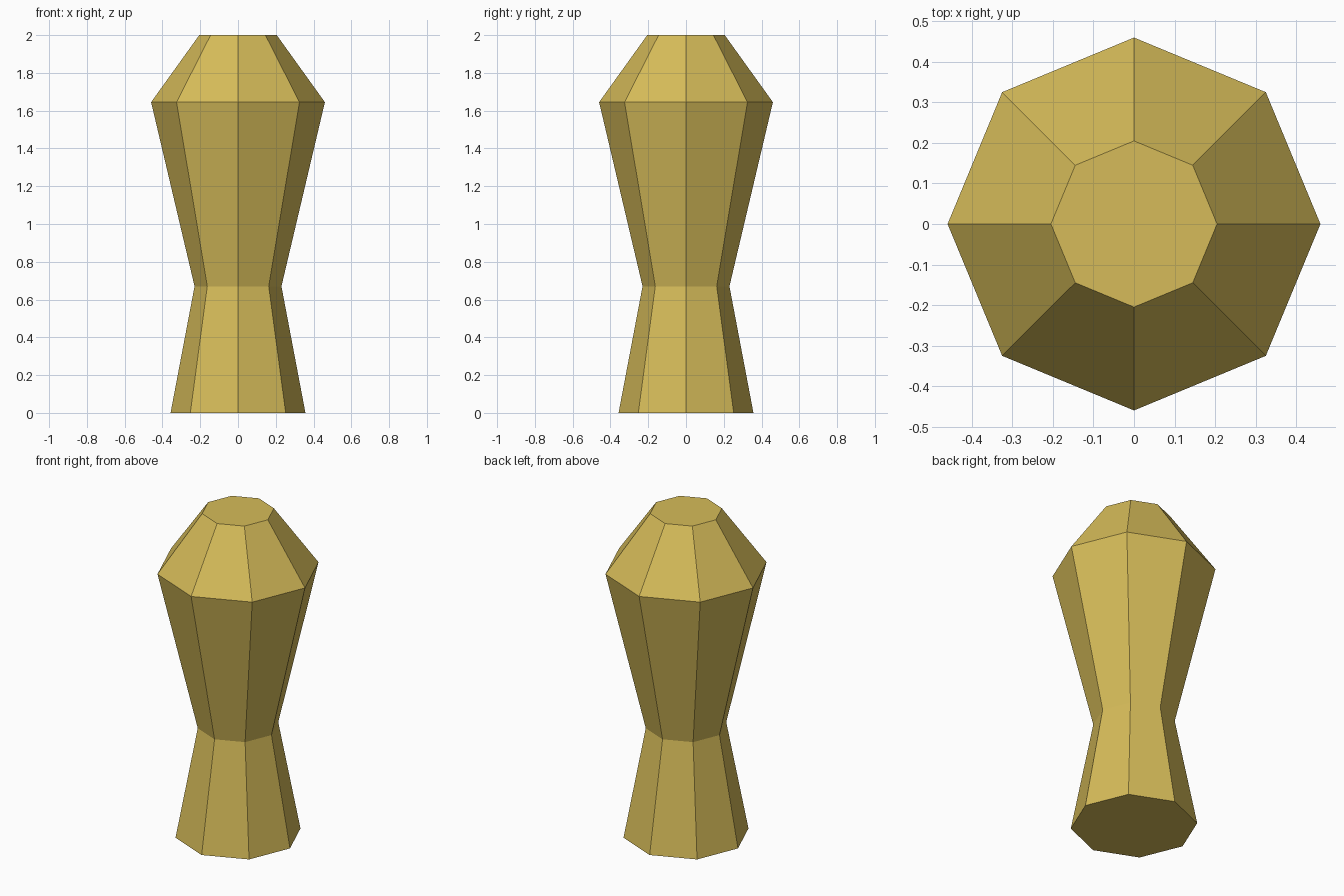
import bpy
import bmesh
from math import cos, sin, tau

SIDES = 8
# Silhouette from base to top: (radius, height)
PROFILE = [(0.357, 0.0), (0.23, 0.67), (0.46, 1.645), (0.205, 2.0)]

cube = bpy.data.objects.get("Cube")
if cube:
    bpy.data.objects.remove(cube, do_unlink=True)

# Single gold material
gold = bpy.data.materials.new("gold")
gold.use_nodes = True
colour = (0.67, 0.50, 0.10, 1.0)
gold.diffuse_color = colour
gold.node_tree.nodes["Principled BSDF"].inputs["Base Color"].default_value = colour

# Octagonal rings, corners on the axes
bm = bmesh.new()
rings = [
    [bm.verts.new((r * cos(tau * i / SIDES), r * sin(tau * i / SIDES), z))
     for i in range(SIDES)]
    for r, z in PROFILE
]

# Side facets between neighbouring rings
for low, high in zip(rings, rings[1:]):
    for i in range(SIDES):
        j = (i + 1) % SIDES
        bm.faces.new((low[i], low[j], high[j], high[i]))

# Flat bottom and top
bm.faces.new(rings[0][::-1])
bm.faces.new(rings[-1])

mesh = bpy.data.meshes.new("faceted_post")
bm.to_mesh(mesh)
bm.free()
mesh.materials.append(gold)
post = bpy.data.objects.new("faceted_post", mesh)
bpy.context.collection.objects.link(post)
